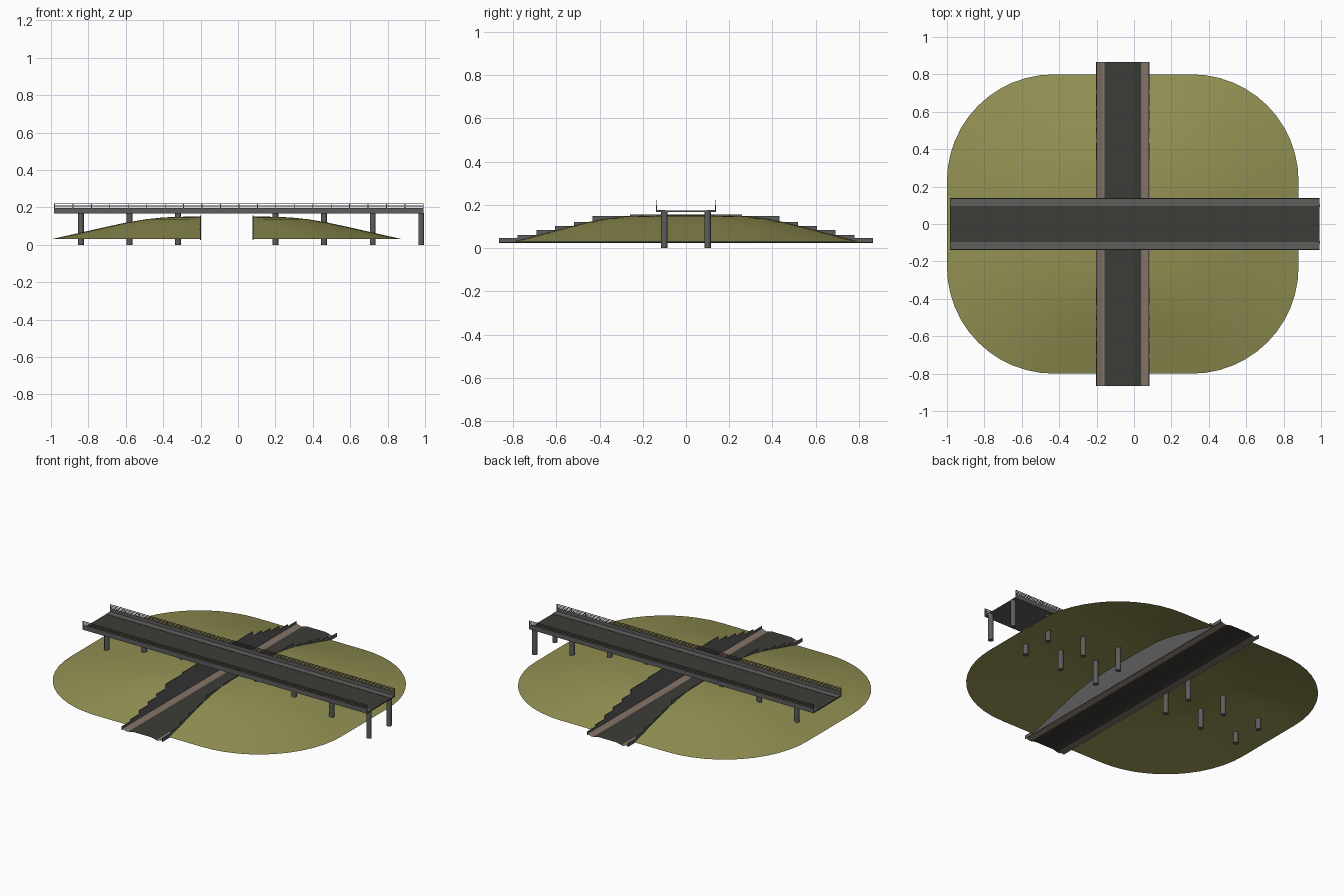
import bpy, bmesh, math
from mathutils import Vector

cube = bpy.data.objects.get("Cube")
if cube:
    bpy.data.objects.remove(cube, do_unlink=True)


def material(name, rgb):
    m = bpy.data.materials.new(name)
    m.use_nodes = True
    m.diffuse_color = (*rgb, 1)
    bsdf = m.node_tree.nodes["Principled BSDF"]
    bsdf.inputs["Base Color"].default_value = (*rgb, 1)
    bsdf.inputs["Roughness"].default_value = 0.9
    return m


GRASS = material("olive grass", (0.29, 0.28, 0.085))
ASPHALT = material("dark asphalt", (0.045, 0.045, 0.038))
CONCRETE = material("grey concrete", (0.11, 0.11, 0.108))
PAVING = material("tan paving", (0.23, 0.17, 0.135))
RAIL = material("brown grey rail", (0.15, 0.12, 0.095))


def finish(bm, name, *mats):
    mesh = bpy.data.meshes.new(name)
    bmesh.ops.recalc_face_normals(bm, faces=bm.faces)
    bm.to_mesh(mesh)
    bm.free()
    ob = bpy.data.objects.new(name, mesh)
    bpy.context.scene.collection.objects.link(ob)
    for m in mats:
        mesh.materials.append(m)
    return ob


def add_box(bm, x, y, z):
    """Box from (low, high) spans on each axis."""
    verts = bmesh.ops.create_cube(bm, size=1)["verts"]
    for v in verts:
        v.co = Vector([(a + b) / 2 + c * (b - a) for (a, b), c in zip((x, y, z), v.co)])


def box(name, x, y, z, mat):
    bm = bmesh.new()
    add_box(bm, x, y, z)
    return finish(bm, name, mat)


TRENCH = (-0.2, 0.08)
MID = -0.06
ROAD_END = 0.865
BASE = 0.03

# Hill: rounded rectangle rings rising to a soft top, open underneath
outline = []
corner = 0.57
for quarter, (sx, sy) in enumerate([(1, 1), (-1, 1), (-1, -1), (1, -1)]):
    for i in range(13):
        a = math.pi / 2 * (quarter + i / 12)
        outline.append((sx * (0.94 - corner) + corner * math.cos(a),
                        sy * (0.8 - corner) + corner * math.sin(a)))
profile = [(1, 0), (0.9, 0.17), (0.79, 0.36), (0.68, 0.55), (0.57, 0.73),
           (0.46, 0.87), (0.36, 0.95), (0.2, 0.99)]
bm = bmesh.new()
rings = [[bm.verts.new((MID + s * x, s * y, BASE + 0.123 * h)) for x, y in outline]
         for s, h in profile]
top = bm.verts.new((MID, 0, BASE + 0.123))
n = len(outline)
for i in range(n):
    j = (i + 1) % n
    for lo, hi in zip(rings, rings[1:]):
        bm.faces.new((lo[i], lo[j], hi[j], hi[i]))
    bm.faces.new((rings[-1][i], rings[-1][j], top))
# cut the trench through the hill
for x in TRENCH:
    bmesh.ops.bisect_plane(bm, geom=bm.verts[:] + bm.edges[:] + bm.faces[:],
                           plane_co=(x, 0, 0), plane_no=(1, 0, 0))
inside = [f for f in bm.faces if TRENCH[0] < f.calc_center_median().x < TRENCH[1]]
bmesh.ops.delete(bm, geom=inside, context="FACES")
for f in bm.faces:
    f.smooth = True
hill = finish(bm, "hill", GRASS)
for p in hill.data.polygons:
    if p.normal.z < 0:
        p.flip()

# Lower road: one thin sheet with paved shoulders and shallow gutters
section = [(0.14, 0.034), (0.108, 0.023), (0.097, 0.025), (0.065, 0.033)]
section = [(-x, z) for x, z in section] + section[::-1]
bm = bmesh.new()
rows = [[bm.verts.new((MID + x, y, z)) for x, z in section] for y in (-ROAD_END, ROAD_END)]
for i in range(len(section) - 1):
    f = bm.faces.new((rows[0][i], rows[0][i + 1], rows[1][i + 1], rows[1][i]))
    f.material_index = int(abs(f.calc_center_median().x - MID) > 0.097)
road = finish(bm, "lower_road", ASPHALT, PAVING)
for p in road.data.polygons:
    if p.normal.z < 0:
        p.flip()

# Retaining walls: stepped panels following the hill
steps = [0.047, 0.06, 0.083, 0.102, 0.12, 0.148, 0.148, 0.156, 0.156, 0.156]
panel = ROAD_END / len(steps)
for name, x in (("right_retaining_wall", TRENCH[0]), ("left_retaining_wall", TRENCH[1])):
    bm = bmesh.new()
    for i, z in enumerate(steps + steps[::-1]):
        y = -ROAD_END + i * panel
        add_box(bm, (x - 0.002, x + 0.002), (y, y + panel), (BASE - 0.005, z))
    finish(bm, name, CONCRETE)

# Bridge deck, roadway and walkways
SPAN = (-0.983, 0.993)
box("bridge_deck", SPAN, (-0.137, 0.137), (0.168, 0.173), CONCRETE)
box("bridge_roadway", SPAN, (-0.095, 0.095), (0.173, 0.175), ASPHALT)
for side, s in (("back", 1), ("front", -1)):
    box(side + "_walkway", SPAN, sorted((s * 0.095, s * 0.137)), (0.173, 0.177), CONCRETE)
    box(side + "_fascia", SPAN, sorted((s * 0.135, s * 0.139)), (0.168, 0.198), CONCRETE)
    # railing: posts with horizontal bars
    bm = bmesh.new()
    y = sorted((s * 0.1355, s * 0.1385))
    for z in (0.204, 0.212, 0.22):
        add_box(bm, SPAN, y, (z - 0.0015, z + 0.0015))
    bays = 20
    for i in range(bays + 1):
        x = SPAN[0] + 0.002 + (SPAN[1] - SPAN[0] - 0.004) * i / bays
        add_box(bm, (x - 0.002, x + 0.002), y, (0.197, 0.2215))
    finish(bm, side + "_railing", RAIL)

# Bridge columns in pairs, with none over the lower road
bm = bmesh.new()
for i in range(8):
    x = -0.84 + 0.26 * i
    if TRENCH[0] < x < TRENCH[1]:
        continue
    for y in (-0.1, 0.1):
        made = bmesh.ops.create_cone(bm, cap_ends=True, segments=12, radius1=0.0155,
                                     radius2=0.0155, depth=0.17)
        bmesh.ops.translate(bm, verts=made["verts"], vec=(x, y, 0.085))
columns = finish(bm, "bridge_columns", CONCRETE)
bpy.context.view_layer.objects.active = columns
columns.select_set(True)
bpy.ops.object.shade_smooth_by_angle(angle=math.radians(40))
